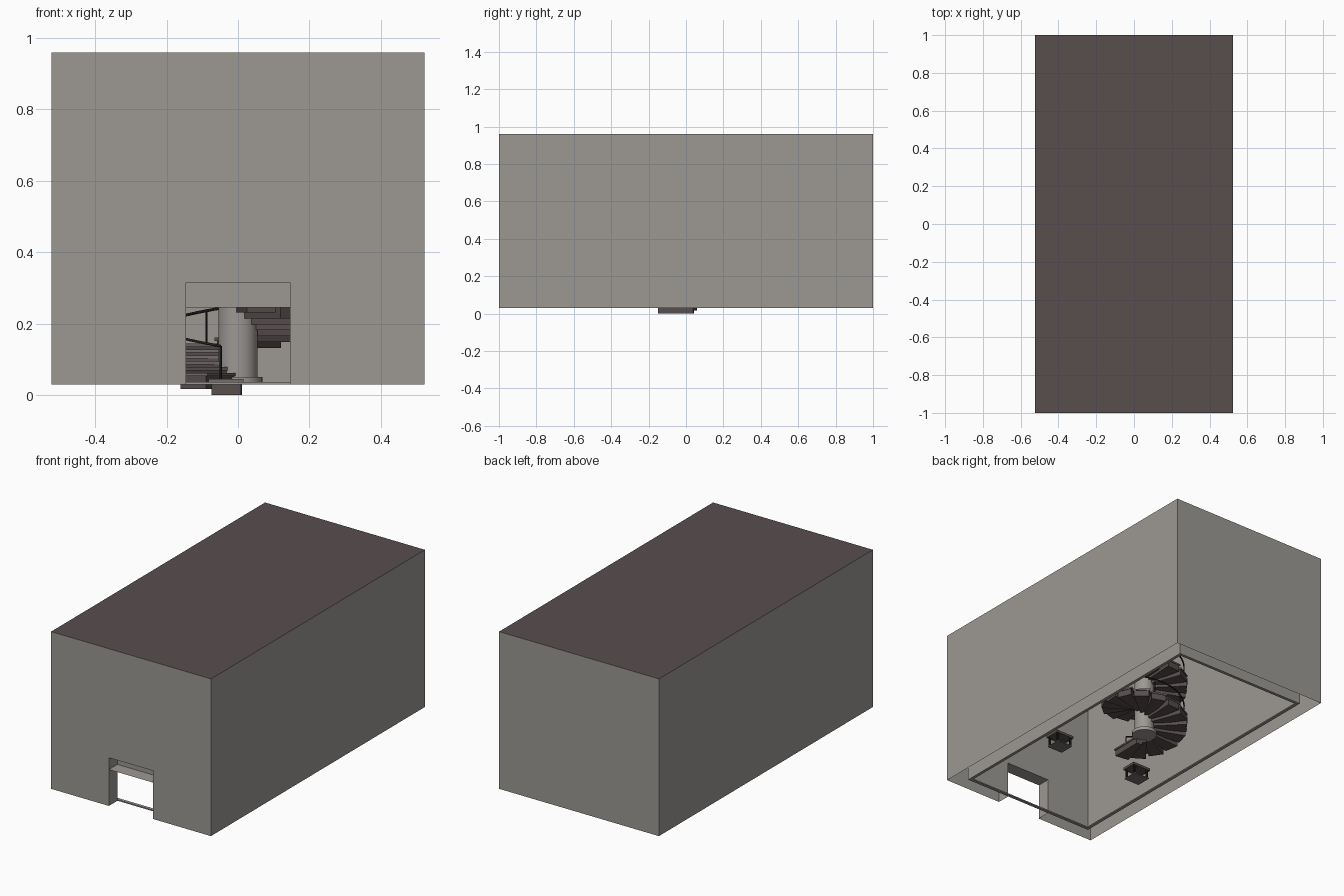
import bpy, bmesh, math
from mathutils import Vector

if "Cube" in bpy.data.objects:
    bpy.data.objects.remove(bpy.data.objects["Cube"])


def material(name, rgb):
    m = bpy.data.materials.new(name)
    m.diffuse_color = (*rgb, 1)
    m.use_nodes = True
    m.node_tree.nodes["Principled BSDF"].inputs["Base Color"].default_value = m.diffuse_color
    return m


PLASTER = material("warm_grey_plaster", (0.335, 0.315, 0.295))
ROOF = material("dark_brown", (0.098, 0.076, 0.076))
TREAD = material("mid_grey", (0.17, 0.155, 0.15))
IRON = material("black_iron", (0.015, 0.013, 0.013))


def make(name, polys, mat):
    """Build one object from a list of polygons (each a list of points)."""
    bm = bmesh.new()
    for p in polys:
        bm.faces.new([bm.verts.new(v) for v in p])
    bmesh.ops.remove_doubles(bm, verts=bm.verts, dist=1e-5)
    me = bpy.data.meshes.new(name)
    bm.to_mesh(me)
    bm.free()
    me.materials.append(mat)
    ob = bpy.data.objects.new(name, me)
    bpy.context.collection.objects.link(ob)
    return ob


def upright(x0, y0, x1, y1, z0, z1):
    return [(x0, y0, z0), (x1, y1, z0), (x1, y1, z1), (x0, y0, z1)]


def prism(outline, z0, z1):
    n = len(outline)
    lo = [(x, y, z0) for x, y in outline]
    hi = [(x, y, z1) for x, y in outline]
    sides = [[lo[i], lo[(i + 1) % n], hi[(i + 1) % n], hi[i]] for i in range(n)]
    return sides + [lo[::-1], hi]


def box(x0, x1, y0, y1, z0, z1):
    return prism([(x0, y0), (x1, y0), (x1, y1), (x0, y1)], z0, z1)


def tube(name, points, radius):
    cu = bpy.data.curves.new(name, 'CURVE')
    cu.dimensions = '3D'
    cu.bevel_depth = radius
    cu.bevel_resolution = 1
    cu.use_fill_caps = True
    for pts in points:
        sp = cu.splines.new('POLY')
        sp.points.add(len(pts) - 1)
        for p, v in zip(sp.points, pts):
            p.co = (*v, 1)
    cu.materials.append(IRON)
    bpy.context.collection.objects.link(bpy.data.objects.new(name, cu))


# Hollow walls: an outer and an inner sheet, both open at the bottom
Z0, Z1, D = 0.03, 0.96, 0.145


def shell(hx, hy, door_top):
    return [upright(hx, -hy, hx, hy, Z0, Z1),
            upright(hx, hy, -hx, hy, Z0, Z1),
            upright(-hx, hy, -hx, -hy, Z0, Z1),
            upright(-hx, -hy, -D, -hy, Z0, Z1),
            upright(D, -hy, hx, -hy, Z0, Z1),
            upright(-D, -hy, D, -hy, door_top, Z1)]


HX, HY, IX, IY = 0.523, 1.0, 0.436, 0.92
make("outer_walls", shell(HX, HY, 0.315), PLASTER)
make("inner_walls", [p[::-1] for p in shell(IX, IY, 0.245)], PLASTER)
make("roof", [[(-HX, -HY, Z1), (HX, -HY, Z1), (HX, HY, Z1), (-HX, HY, Z1)]], ROOF)

# Doorway reveal
make("door_jambs", [upright(-D, -HY, -D, -IY, Z0, 0.315),
                    upright(D, -IY, D, -HY, Z0, 0.315)], PLASTER)
make("door_lintel", [[(-D, -HY, 0.245), (-D, -IY, 0.245),
                      (D, -IY, 0.245), (D, -HY, 0.245)]], PLASTER)

# Skirting ring around the room
W = 0.018
make("skirting", box(-IX, IX, -IY, -IY + W, Z0, 0.037) + box(-IX, IX, IY - W, IY, Z0, 0.037), PLASTER)
make("side_skirting", box(-IX, -IX + W, -IY + W, IY - W, Z0, 0.037)
     + box(IX - W, IX, -IY + W, IY - W, Z0, 0.037), PLASTER)

# Spiral stair, climbing clockwise around a column
CY, STEPS, PER_TURN, RISE = 0.09, 32, 15, 0.0165
TURN = 2 * math.pi / PER_TURN


def polar(r, t):
    return (-r * math.sin(t), CY - r * math.cos(t))


def column(name, radius, z0, z1):
    ring = [polar(radius, -2 * math.pi * i / 32) for i in range(32)]
    ob = make(name, prism(ring, z0, z1), PLASTER)
    for p in ob.data.polygons:
        p.use_smooth = abs(p.normal.z) < 0.5


column("stair_column", 0.055, Z0, 0.62)
column("column_base", 0.068, Z0, 0.05)


def wedge(r0, r1, t, half):
    # step outline: narrow at the column, wide at the outside
    ux, uy = -math.sin(t), -math.cos(t)
    out = []
    for r, s in ((r0, 1), (r0, -1), (r1, -1), (r1, 1)):
        w = half * (0.45 + 0.55 * (r - r0) / (r1 - r0)) * s
        out.append((ux * r + uy * w, CY + uy * r - ux * w))
    return out


bodies, treads, posts = [], [], []
for i in range(STEPS):
    t, top = 0.14 + i * TURN, 0.045 + i * RISE
    bodies += prism(wedge(0.05, 0.236, t, 0.042), top - 0.045, top - 0.009)
    treads += prism(wedge(0.05, 0.24, t, 0.05), top - 0.009, top)
    if i % 2 == 0:
        x, y = polar(0.222, t + 0.08)
        posts.append([(x, y, top), (x, y, top + 0.092)])
make("step_bodies", bodies, ROOF)
make("step_treads", treads, TREAD)

# Iron railing
tube("railing_posts", posts, 0.003)
rail = []
for k in range(4 * STEPS - 7):
    t = 0.22 + k * TURN / 4
    rail.append((*polar(0.222, t), 0.137 + k * RISE / 4))
tube("handrail", [rail], 0.004)

# Two benches, one on each side of the stair
for side, label in ((-1, "left"), (1, "right")):
    cx, cy = side * 0.28, -0.31
    make(label + "_bench_base", box(cx - 0.05, cx + 0.05, cy - 0.045, cy + 0.045, Z0, 0.036), TREAD)
    make(label + "_bench_seat", box(cx - 0.06, cx + 0.06, cy - 0.045, cy + 0.045, 0.085, 0.1), ROOF)
    legs = []
    for sx in (-1, 1):
        for sy in (-1, 1):
            lx, ly = cx + sx * 0.045, cy + sy * 0.035
            legs += box(lx - 0.005, lx + 0.005, ly - 0.005, ly + 0.005, 0.036, 0.085)
    make(label + "_bench_legs", legs, IRON)
